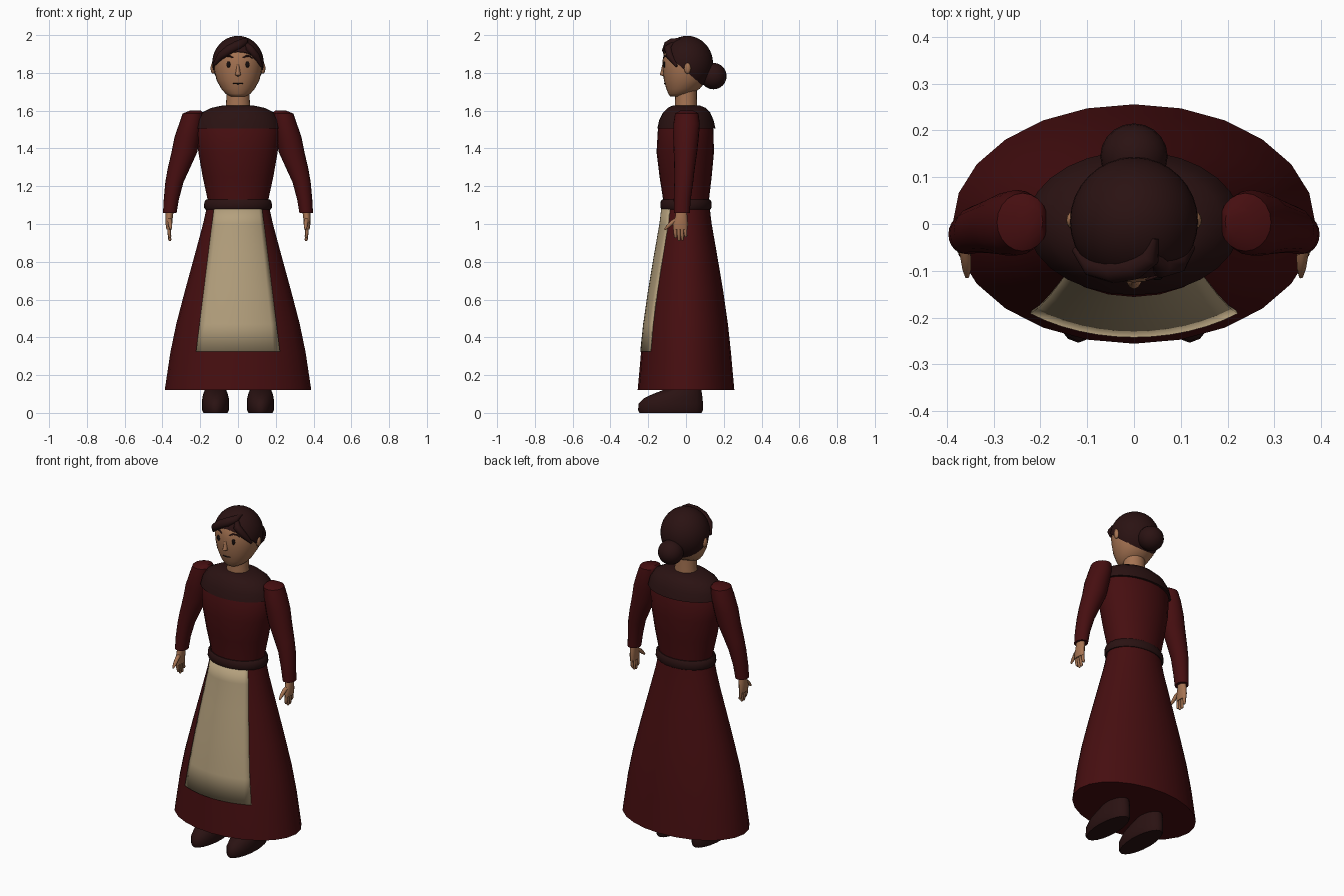
import bpy, bmesh, math
from mathutils import Vector


def srgb(r, g, b):
    return tuple(((c / 255 + 0.055) / 1.055) ** 2.4 for c in (r, g, b)) + (1.0,)


def material(name, rgb):
    m = bpy.data.materials.new(name)
    m.diffuse_color = srgb(*rgb)
    return m


RED = material("dark red cloth", (70, 14, 16))
BROWN = material("dark brown", (42, 18, 18))
CREAM = material("cream linen", (180, 160, 125))
SKIN = material("skin", (165, 115, 82))
BLACK = material("near black", (22, 14, 13))


def finish(name, bm, mat, angle=45):
    bmesh.ops.recalc_face_normals(bm, faces=bm.faces)
    me = bpy.data.meshes.new(name)
    bm.to_mesh(me)
    bm.free()
    me.materials.append(mat)
    ob = bpy.data.objects.new(name, me)
    bpy.context.collection.objects.link(ob)
    bpy.ops.object.select_all(action='DESELECT')
    ob.select_set(True)
    bpy.context.view_layer.objects.active = ob
    bpy.ops.object.shade_smooth_by_angle(angle=math.radians(angle))
    return ob


def loft(name, rings, mat, n=24, angle=45):
    """Closed stack of ellipses, each ring = (cx, cy, z, rx, ry)."""
    bm = bmesh.new()
    loops = [[bm.verts.new((cx + rx * math.sin(2 * math.pi * i / n),
                            cy - ry * math.cos(2 * math.pi * i / n), z))
              for i in range(n)] for cx, cy, z, rx, ry in rings]
    for a, b in zip(loops, loops[1:]):
        for i in range(n):
            bm.faces.new((a[i], a[(i + 1) % n], b[(i + 1) % n], b[i]))
    bm.faces.new(loops[0])
    bm.faces.new(loops[-1])
    return finish(name, bm, mat, angle)


def ball(name, loc, size, mat, u=20, v=12):
    bm = bmesh.new()
    bmesh.ops.create_uvsphere(bm, u_segments=u, v_segments=v, radius=1)
    bmesh.ops.scale(bm, vec=size, verts=bm.verts)
    bmesh.ops.translate(bm, vec=loc, verts=bm.verts)
    return finish(name, bm, mat)


def strand(name, pts, radii, mat, depth, n=8):
    """Tapered tube through points."""
    bm = bmesh.new()
    pts = [Vector(p) for p in pts]
    loops = []
    for k, p in enumerate(pts):
        t = (pts[min(k + 1, len(pts) - 1)] - pts[max(k - 1, 0)]).normalized()
        u = t.cross(Vector((0.1, 1, 0.2))).normalized()
        w = t.cross(u)
        loops.append([bm.verts.new(p + depth * radii[k] * (
            u * math.cos(2 * math.pi * i / n) + w * math.sin(2 * math.pi * i / n)))
            for i in range(n)])
    for a, b in zip(loops, loops[1:]):
        for i in range(n):
            bm.faces.new((a[i], a[(i + 1) % n], b[(i + 1) % n], b[i]))
    bm.faces.new(loops[0])
    bm.faces.new(loops[-1])
    return finish(name, bm, mat, 60)


def sample(profile, z):
    """Interpolate (z, rx, ry) along a profile."""
    for a, b in zip(profile, profile[1:]):
        if a[0] <= z <= b[0]:
            t = (z - a[0]) / (b[0] - a[0])
            return [p + (q - p) * t for p, q in zip(a, b)][1:]
    return profile[-1][1:]


# Skirt
SKIRT = [(0.12, 0.388, 0.256), (0.32, 0.358, 0.238), (0.47, 0.327, 0.222),
         (0.65, 0.28, 0.196), (0.84, 0.228, 0.164), (1.0, 0.185, 0.136), (1.09, 0.165, 0.125)]
loft("skirt", [(0, 0, z, rx, ry) for z, rx, ry in SKIRT], RED)

# Apron wrapped round the front of the skirt
bm = bmesh.new()
rows = []
for z in (0.325, 0.47, 0.65, 0.84, 1.0, 1.08):
    rx, ry = sample(SKIRT, z)
    half = 0.222 + (0.128 - 0.222) * (z - 0.325) / 0.755
    ang = math.asin(half / (rx + 0.005))
    rows.append([bm.verts.new(((rx + 0.005) * math.sin(ang * k / 6),
                               -(ry + 0.005) * math.cos(ang * k / 6), z)) for k in range(-6, 7)])
for a, b in zip(rows, rows[1:]):
    for i in range(12):
        bm.faces.new((a[i], a[i + 1], b[i + 1], b[i]))
apron = finish("apron", bm, CREAM)
mod = apron.modifiers.new("thickness", 'SOLIDIFY')
mod.thickness = 0.008
mod.offset = -1

# Bodice, belt and shoulder collar
loft("bodice", [(0, 0, 1.08, 0.158, 0.12), (0, 0, 1.14, 0.163, 0.123), (0, -0.002, 1.25, 0.187, 0.138),
                (0, -0.004, 1.38, 0.21, 0.152), (0, -0.002, 1.5, 0.22, 0.147),
                (0, 0, 1.58, 0.17, 0.12)], RED)
loft("belt", [(0, 0, 1.078, 0.174, 0.13), (0, 0, 1.088, 0.18, 0.136),
              (0, 0, 1.118, 0.178, 0.134), (0, 0, 1.13, 0.168, 0.127)], BROWN)
loft("collar", [(0, 0.002, 1.505, 0.229, 0.154), (0, 0.002, 1.55, 0.218, 0.144),
                (0, 0.003, 1.59, 0.19, 0.125), (0, 0.003, 1.615, 0.14, 0.1),
                (0, 0.002, 1.628, 0.078, 0.07)], BROWN, 28)

# Neck and head
loft("neck", [(0, 0, 1.6, 0.067, 0.06), (0, 0, 1.66, 0.062, 0.058), (0, 0, 1.75, 0.062, 0.058)], SKIN, 20)
HEAD = [(1.676, 0.04, 0.04, -0.045), (1.69, 0.066, 0.062, -0.032), (1.715, 0.088, 0.088, -0.016),
        (1.76, 0.113, 0.113, -0.004), (1.81, 0.125, 0.122, 0), (1.86, 0.129, 0.125, 0),
        (1.91, 0.118, 0.115, 0), (1.95, 0.09, 0.09, 0), (1.975, 0.05, 0.05, 0)]
loft("head", [(0, cy, z, rx, ry) for z, rx, ry, cy in HEAD], SKIN, 28, 70)


def face(x, z, out=0.0):
    rx, ry, cy = sample(HEAD, z)
    return (x, cy - ry * math.sqrt(1 - (x / rx) ** 2) - out, z)


loft("nose", [(0, -0.116, 1.782, 0.006, 0.006), (0, -0.119, 1.79, 0.016, 0.02),
              (0, -0.119, 1.81, 0.011, 0.014), (0, -0.118, 1.85, 0.006, 0.006)], SKIN, 10, 70)
strand("mouth", [face(x, 1.743 + abs(x) * 0.05, 0.001) for x in (-0.027, -0.012, 0, 0.012, 0.027)],
       (0.5, 1, 1, 1, 0.5), BLACK, 0.0035, 6)
for s, side in ((-1, "left"), (1, "right")):
    ball("eye_" + side, face(s * 0.05, 1.845), (0.011, 0.006, 0.017), BLACK, 12, 8)
    strand("brow_" + side, [face(s * x, z, 0.001) for x, z in
                            ((0.026, 1.88), (0.045, 1.89), (0.064, 1.888), (0.078, 1.876))],
           (0.6, 1, 1, 0.4), BROWN, 0.005, 6)
    ball("ear_" + side, (s * 0.132, 0.008, 1.825), (0.013, 0.018, 0.03), SKIN, 12, 8)

# Hair cap trimmed along a slanted hairline, with bun and swept fringe
bm = bmesh.new()
bmesh.ops.create_uvsphere(bm, u_segments=32, v_segments=20, radius=1)
bmesh.ops.scale(bm, vec=(0.137, 0.137, 0.146), verts=bm.verts)
bmesh.ops.translate(bm, vec=(0, 0.006, 1.85), verts=bm.verts)
bmesh.ops.bisect_plane(bm, geom=bm.verts[:] + bm.edges[:] + bm.faces[:],
                       plane_co=(0, -0.115, 1.91), plane_no=(0, 0.88, 1), clear_inner=True)
bmesh.ops.holes_fill(bm, edges=[e for e in bm.edges if e.is_boundary], sides=0)
finish("hair", bm, BROWN)
ball("hair_bun", (0, 0.145, 1.783), (0.072, 0.07, 0.07), BROWN)
strand("fringe_left", [(0.045, -0.03, 1.978), (0.035, -0.07, 1.963), (0, -0.092, 1.945),
                       (-0.045, -0.1, 1.922), (-0.09, -0.092, 1.89), (-0.125, -0.055, 1.845)],
       (0.3, 0.8, 1, 1, 0.8, 0.3), BROWN, 0.027)
strand("fringe_right", [(0.035, -0.06, 1.963), (0.06, -0.095, 1.93),
                        (0.095, -0.085, 1.89), (0.125, -0.05, 1.835)],
       (0.4, 1, 0.9, 0.3), BROWN, 0.022)

# Sleeves, hands and shoes
for s, side in ((-1, "left"), (1, "right")):
    loft("sleeve_" + side, [(s * x, y, z, rx, ry) for x, y, z, rx, ry in (
        (0.225, 0.005, 1.6, 0.03, 0.035), (0.238, 0.004, 1.585, 0.055, 0.062),
        (0.25, 0.003, 1.53, 0.062, 0.07), (0.268, 0, 1.46, 0.068, 0.068),
        (0.284, -0.003, 1.38, 0.068, 0.062), (0.315, -0.008, 1.29, 0.058, 0.054),
        (0.337, -0.012, 1.22, 0.048, 0.05), (0.353, -0.02, 1.13, 0.04, 0.045),
        (0.361, -0.022, 1.058, 0.036, 0.042))], RED, 20)
    loft("palm_" + side, [(s * x, y, z, rx, ry) for x, y, z, rx, ry in (
        (0.361, -0.023, 1.08, 0.022, 0.028), (0.364, -0.025, 1.04, 0.02, 0.032),
        (0.366, -0.03, 1.0, 0.018, 0.04), (0.365, -0.03, 0.97, 0.014, 0.038))], SKIN, 14)
    for k, tip in enumerate((0.925, 0.91, 0.912, 0.93)):
        y = -0.057 + k * 0.018
        loft(f"finger_{k + 1}_{side}", [(s * 0.365, y, 0.985, 0.01, 0.01),
                                        (s * 0.364, y, 0.95, 0.009, 0.009),
                                        (s * 0.361, y + 0.002, tip + 0.006, 0.008, 0.008),
                                        (s * 0.36, y + 0.002, tip, 0.004, 0.004)], SKIN, 8)
    strand("thumb_" + side, [(s * 0.364, -0.045, 1.025), (s * 0.36, -0.07, 1.01),
                             (s * 0.358, -0.095, 0.988), (s * 0.357, -0.113, 0.97)],
           (1.1, 1.1, 0.9, 0.4), SKIN, 0.011)
    loft("shoe_" + side, [(s * 0.119, y, z, rx, ry) for y, z, rx, ry in (
        (-0.082, 0, 0.064, 0.165), (-0.082, 0.015, 0.071, 0.172), (-0.08, 0.05, 0.072, 0.17),
        (-0.068, 0.078, 0.07, 0.155), (-0.045, 0.1, 0.065, 0.13), (-0.015, 0.125, 0.055, 0.095))], BROWN, 20)
